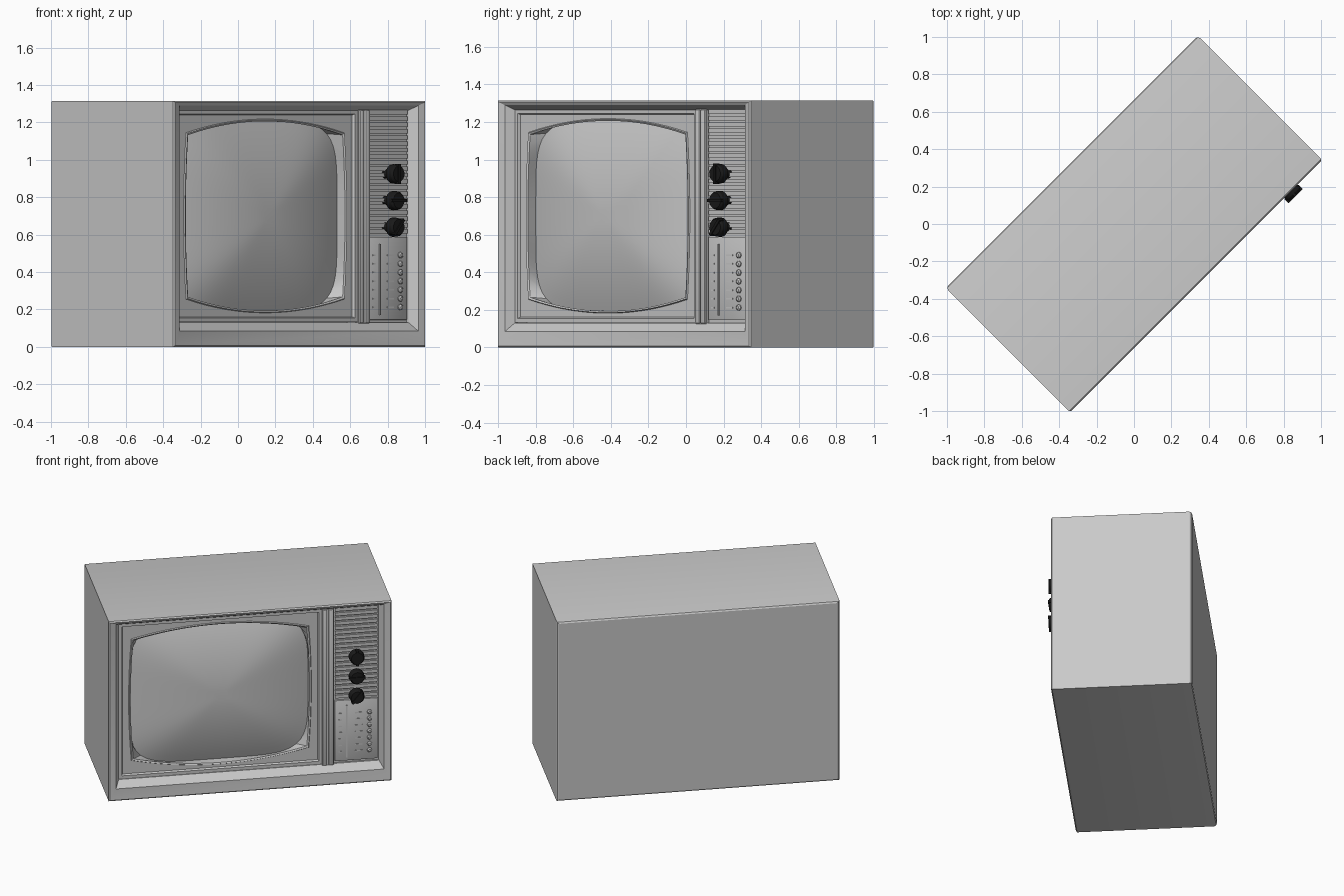
import bpy, bmesh, math
from mathutils import Matrix, Vector

if "Cube" in bpy.data.objects:
    bpy.data.objects.remove(bpy.data.objects["Cube"])

# Modelled squarely facing -y, then every mesh is turned 45 degrees
TURN = Matrix.Rotation(math.radians(45), 4, 'Z')


def material(name, v):
    m = bpy.data.materials.new(name)
    m.diffuse_color = (v, v, v, 1)
    m.use_nodes = True
    m.node_tree.nodes["Principled BSDF"].inputs["Base Color"].default_value = m.diffuse_color
    return m


GREY = material("cabinet_grey", 0.588)
BLACK = material("knob_black", 0.01)


def finish(bm, name, mat, angle=30, face_front=False):
    bmesh.ops.recalc_face_normals(bm, faces=bm.faces[:])
    bm.normal_update()
    if face_front and sum(f.normal.y * f.calc_area() for f in bm.faces) > 0:
        bmesh.ops.reverse_faces(bm, faces=bm.faces[:])
    bm.transform(TURN)
    me = bpy.data.meshes.new(name)
    bm.to_mesh(me)
    bm.free()
    me.materials.append(mat)
    ob = bpy.data.objects.new(name, me)
    bpy.context.collection.objects.link(ob)
    bpy.ops.object.select_all(action='DESELECT')
    ob.select_set(True)
    bpy.context.view_layer.objects.active = ob
    bpy.ops.object.shade_smooth_by_angle(angle=math.radians(angle))
    return ob


def loft(bm, loops, cap_start=False, cap_end=False):
    rings = [[bm.verts.new(p) for p in lp] for lp in loops]
    n = len(rings[0])
    for a, b in zip(rings, rings[1:]):
        for i in range(n):
            j = (i + 1) % n
            bm.faces.new((a[i], a[j], b[j], b[i]))
    if cap_start:
        bm.faces.new(rings[0])
    if cap_end:
        bm.faces.new(rings[-1])


def add_box(bm, x0, x1, y0, y1, z0, z1, bevel=0.0):
    mid = Vector((x0 + x1, y0 + y1, z0 + z1)) / 2
    scale = Matrix.Diagonal((x1 - x0, y1 - y0, z1 - z0, 1))
    vs = bmesh.ops.create_cube(bm, size=1, matrix=Matrix.Translation(mid) @ scale)['verts']
    if bevel:
        edges = {e for v in vs for e in v.link_edges}
        bmesh.ops.bevel(bm, geom=list(edges), offset=bevel, segments=2, profile=0.5, affect='EDGES')


def add_cyl(bm, x, z, r0, r1, y_back, y_front, sides):
    m = Matrix.Translation((x, (y_back + y_front) / 2, z)) @ Matrix.Rotation(math.pi / 2, 4, 'X')
    bmesh.ops.create_cone(bm, cap_ends=True, segments=sides, radius1=r0, radius2=r1,
                          depth=y_back - y_front, matrix=m)


# Cabinet: rectangular loops from the back, round the front lip, into the recess
def rect(hx, z0, z1, y):
    return [(-hx, y, z0), (hx, y, z0), (hx, y, z1), (-hx, y, z1)]


bm = bmesh.new()
loft(bm, [rect(0.937, 0.014, 1.301, 0.470), rect(0.948, 0.004, 1.311, 0.464),
          rect(0.953, 0.0, 1.315, 0.452), rect(0.953, 0.0, 1.315, -0.462),
          rect(0.945, 0.008, 1.307, -0.470), rect(0.903, 0.085, 1.290, -0.460),
          rect(0.877, 0.13, 1.265, -0.412), rect(0.877, 0.13, 1.265, -0.32)],
     cap_start=True, cap_end=True)
finish(bm, "cabinet", GREY, 20)

# Screen surround: stepped panel with a bulged four-cornered opening
CX, CZ, N = -0.191, 0.70, 96


def square_point(i):
    a = 2 * math.pi * i / N
    c, s = math.cos(a), math.sin(a)
    m = max(abs(c), abs(s))
    return c / m, s / m


def bulged(hx, hz, bx, bz, y):
    pts = []
    for i in range(N):
        u, w = square_point(i)
        pts.append((CX + u * (hx + bx * (1 - w * w)), y, CZ + w * (hz + bz * (1 - u * u))))
    return pts


def rounded(k, y, hx=0.602, hz=0.505, n=5):
    pts = []
    for i in range(N):
        u, w = square_point(i)
        d = (abs(u) ** n + abs(w) ** n) ** (-1 / n) * k
        pts.append((CX + u * hx * d, y, CZ + w * hz * d))
    return pts


bm = bmesh.new()
loft(bm, [bulged(0.687, 0.568, 0, 0, -0.412), bulged(0.664, 0.545, 0, 0, -0.412),
          bulged(0.658, 0.539, 0, 0, -0.396), bulged(0.598, 0.445, 0.018, 0.073, -0.396),
          bulged(0.594, 0.441, 0.018, 0.073, -0.403), bulged(0.584, 0.433, 0.018, 0.073, -0.398),
          rounded(1.0, -0.338)])
finish(bm, "screen_surround", GREY, 30, True)

# Picture tube: shallow dome
bm = bmesh.new()
loft(bm, [rounded(k / 12, -0.338 - 0.09 * (1 - (k / 12) ** 2)) for k in range(12, 0, -1)], cap_end=True)
finish(bm, "screen", GREY, 60, True)

# Divider post between screen and controls, with a groove
bm = bmesh.new()
add_box(bm, 0.494, 0.572, -0.418, -0.33, 0.125, 1.268)
add_box(bm, 0.496, 0.526, -0.430, -0.40, 0.127, 1.266, 0.006)
add_box(bm, 0.536, 0.570, -0.430, -0.40, 0.127, 1.266, 0.006)
finish(bm, "divider_post", GREY)

# Control panel backing, speaker louvres and lower plate
bm = bmesh.new()
add_box(bm, 0.57, 0.878, -0.398, -0.33, 0.128, 1.267)
finish(bm, "control_backing", GREY)
bm = bmesh.new()
for i in range(20):
    z = 0.606 + i * 0.0335
    add_box(bm, 0.582, 0.866, -0.414, -0.39, z, z + 0.023)
finish(bm, "speaker_louvres", GREY)
bm = bmesh.new()
add_box(bm, 0.580, 0.868, -0.412, -0.39, 0.145, 0.588, 0.003)
finish(bm, "lower_control_plate", GREY)

# Tuning slider rail, scale marks and push buttons
bm = bmesh.new()
add_box(bm, 0.654, 0.664, -0.418, -0.40, 0.17, 0.55)
finish(bm, "slider_rail", GREY)
marks, buttons = bmesh.new(), bmesh.new()
for i in range(7):
    z = 0.212 + i * 0.0465
    add_box(marks, 0.604, 0.626, -0.415, -0.40, z - 0.004, z + 0.004)
    add_box(marks, 0.715, 0.765, -0.415, -0.40, z - 0.004, z + 0.004)
    add_cyl(buttons, 0.813, z, 0.016, 0.016, -0.40, -0.420, 12)
    add_cyl(buttons, 0.813, z, 0.016, 0.009, -0.420, -0.426, 12)
finish(marks, "scale_marks", GREY)
finish(buttons, "push_buttons", GREY)

# Three black rotary knobs with a pointer bar
for name, z, turn in (("top", 0.925, 90), ("middle", 0.782, 0), ("bottom", 0.640, -50)):
    bm = bmesh.new()
    add_cyl(bm, 0.717, z, 0.026, 0.026, -0.395, -0.455, 12)
    add_cyl(bm, 0.717, z, 0.052, 0.050, -0.452, -0.488, 14)
    add_cyl(bm, 0.717, z, 0.050, 0.042, -0.488, -0.500, 14)
    bmesh.ops.create_cube(bm, size=1, matrix=Matrix.Translation((0.717, -0.490, z))
                          @ Matrix.Rotation(math.radians(turn), 4, 'Y')
                          @ Matrix.Diagonal((0.108, 0.032, 0.016, 1)))
    finish(bm, name + "_knob", BLACK)
